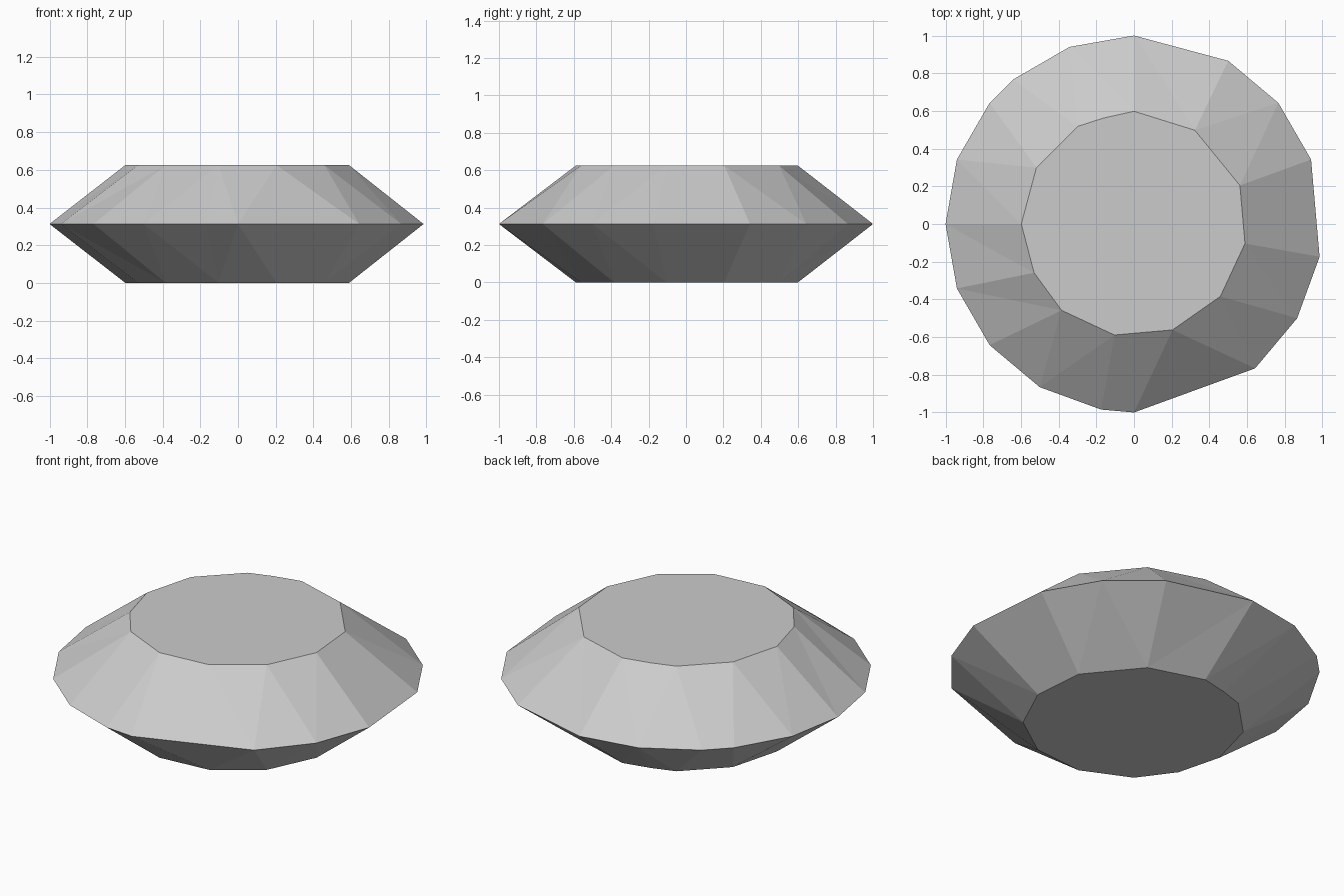
import bpy, bmesh
from math import radians, cos, sin

if "Cube" in bpy.data.objects:
    bpy.data.objects.remove(bpy.data.objects["Cube"])

# Uneven facet angles (degrees) of the wide girdle and the small flat faces
GIRDLE = [90, 110, 130, 140, 160, 180, 200, 220, 240, 260, 270, 310, 330, 350, 380, 400, 420]
TABLE = [90, 106, 120, 150, 180, 206, 230, 260, 290, 320, 350, 380, 417]
INSET = {106: 0.585, 206: 0.59, 417: 0.593}
# Order in which the slope triangles advance: o = girdle, i = table
STEPS = "oiiooioioioiooiooioioioiooiooi"
HALF, TOP = 0.3125, 0.625

bm = bmesh.new()


def ring(angles, z, radius):
    verts = []
    for a in angles:
        r = INSET.get(a, radius) if radius < 1 else radius
        verts.append(bm.verts.new((r * cos(radians(a)), r * sin(radians(a)), z)))
    return verts


girdle = ring(GIRDLE, HALF, 1.0)


def half_gem(z):
    table = ring(TABLE, z, 0.598)
    centre = bm.verts.new((0, 0, z))
    n, m = len(girdle), len(table)
    # Flat fan
    for k in range(m):
        bm.faces.new((centre, table[k], table[(k + 1) % m]))
    # Sloping facets down (or up) to the girdle
    o = i = 0
    for s in STEPS:
        a, b = girdle[o % n], table[i % m]
        if s == "o":
            o += 1
            bm.faces.new((a, girdle[o % n], b))
        else:
            i += 1
            bm.faces.new((a, table[i % m], b))


half_gem(TOP)
half_gem(0.0)
bmesh.ops.recalc_face_normals(bm, faces=bm.faces[:])

mesh = bpy.data.meshes.new("faceted_disc")
bm.to_mesh(mesh)
bm.free()
disc = bpy.data.objects.new("faceted_disc", mesh)
bpy.context.collection.objects.link(disc)
